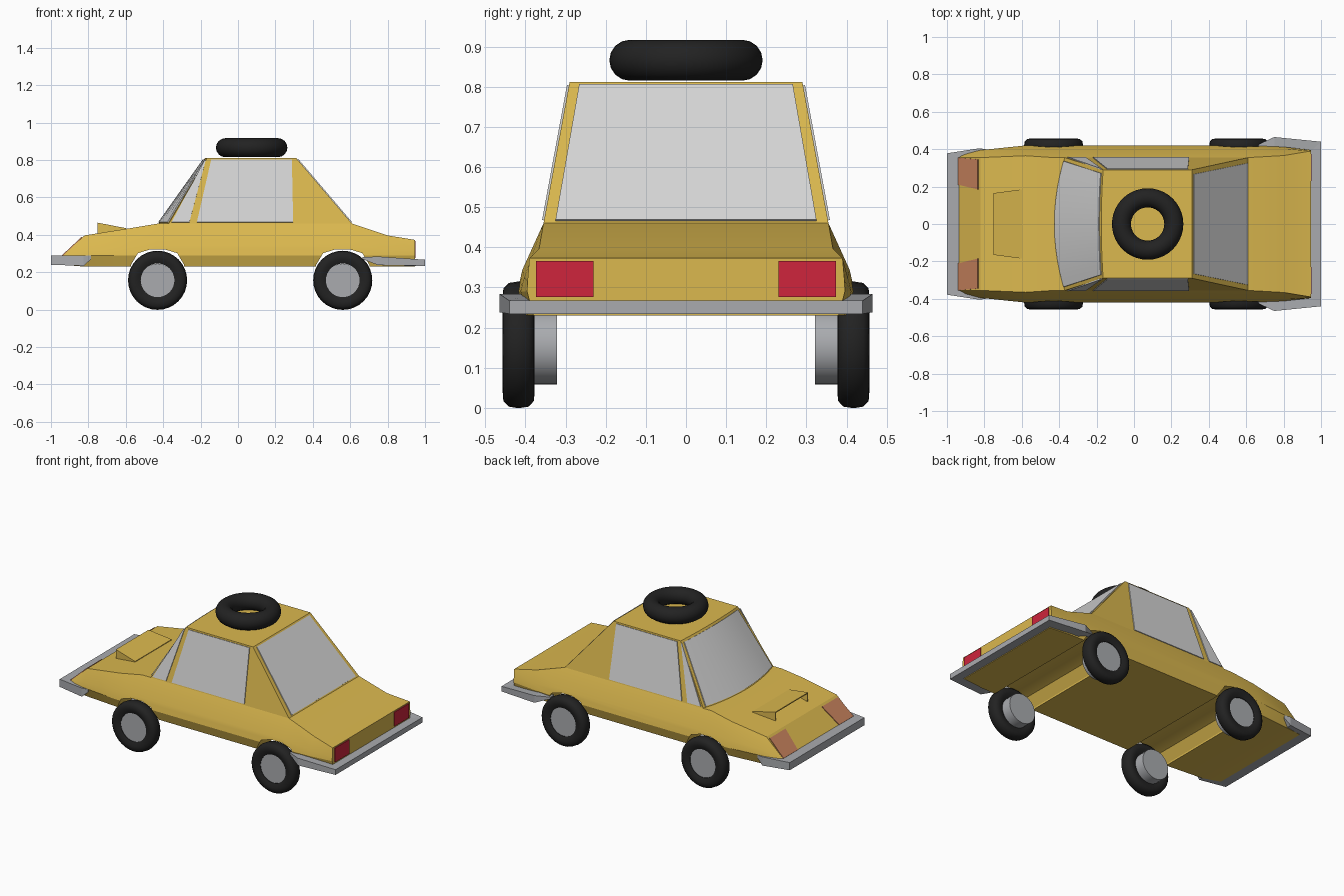
import bpy, bmesh, math
from mathutils import Vector

if "Cube" in bpy.data.objects:
    bpy.data.objects.remove(bpy.data.objects["Cube"])


def material(name, rgb):
    m = bpy.data.materials.new(name)
    m.diffuse_color = (*rgb, 1)
    m.use_nodes = True
    m.node_tree.nodes["Principled BSDF"].inputs["Base Color"].default_value = m.diffuse_color
    return m


YELLOW = material("yellow paint", (0.71, 0.48, 0.077))
GLASS = material("pale glass", (0.67, 0.67, 0.67))
GREY = material("grey metal", (0.40, 0.41, 0.43))
BLACK = material("black rubber", (0.016, 0.016, 0.016))
RED = material("red lamp", (0.62, 0.018, 0.045))
ORANGE = material("orange lamp", (0.58, 0.225, 0.11))


def make(name, verts, faces, mat, smooth=None):
    me = bpy.data.meshes.new(name)
    me.from_pydata([tuple(v) for v in verts], [], faces)
    bm = bmesh.new()
    bm.from_mesh(me)
    bmesh.ops.recalc_face_normals(bm, faces=bm.faces[:])
    bm.to_mesh(me)
    bm.free()
    me.materials.append(mat)
    ob = bpy.data.objects.new(name, me)
    bpy.context.collection.objects.link(ob)
    if smooth:
        shade(ob, smooth)
    return ob


def shade(ob, angle):
    bpy.ops.object.select_all(action='DESELECT')
    ob.select_set(True)
    bpy.context.view_layer.objects.active = ob
    bpy.ops.object.shade_smooth_by_angle(angle=math.radians(angle))


def loft(name, rings, mat, smooth=None, closed=False):
    """Skin equal-length rings; cap the ends, or join last to first."""
    n, k = len(rings[0]), len(rings)
    faces = []
    for i in range(k if closed else k - 1):
        a, b = i * n, (i + 1) % k * n
        faces += [(a + j, a + (j + 1) % n, b + (j + 1) % n, b + j) for j in range(n)]
    if not closed:
        faces += [tuple(range(n)), tuple(range((k - 1) * n, k * n))]
    return make(name, [p for r in rings for p in r], faces, mat, smooth)


def plate(name, pts, mat, normal, depth=0.005):
    off = Vector(normal).normalized() * depth
    pts = [Vector(p) for p in pts]
    return loft(name, [[p - off * 0.3 for p in pts], [p + off for p in pts]], mat)


# Lower body: x, bottom half-width, bottom z, widest half-width, its z, top half-width, top z
stations = [
    (-0.94, .350, .240, .370, .262, .355, .285),
    (-0.82, .375, .230, .395, .290, .355, .397),
    (-0.58, .395, .230, .420, .290, .365, .435),
    (-0.43, .400, .230, .420, .290, .355, .460),
    (0.61, .400, .230, .420, .290, .355, .460),
    (0.80, .395, .230, .412, .290, .366, .397),
    (0.945, .380, .230, .396, .290, .390, .373),
]
rings = []
for x, wb, zb, wm, zm, wt, zt in stations:
    f = 0.32
    half = [(wb, zb), (wm, zm), (wm + (wt - wm) * f * 0.6, zm + (zt - zm) * f), (wt, zt)]
    rings.append([(x, y, z) for y, z in half] + [(x, -y, z) for y, z in reversed(half)])
body = loft("body", rings, YELLOW)

# Wheel arches cut right across the underside
WHEEL_X = (-0.43, 0.56)
arch = [(.145, .15), (.142, .24), (.105, .302), (.04, .322)]
arch += [(-x, z) for x, z in reversed(arch)]
for wx in WHEEL_X:
    cutter = loft("arch_cutter", [[(wx + x, y, z) for x, z in arch] for y in (-.6, .6)], YELLOW)
    cutter.hide_render = True
    mod = body.modifiers.new("arch", 'BOOLEAN')
    mod.operation = 'DIFFERENCE'
    mod.solver = 'EXACT'
    mod.object = cutter
    bpy.context.view_layer.objects.active = body
    bpy.ops.object.modifier_apply(modifier=mod.name)
    bpy.data.objects.remove(cutter)
shade(body, 20)

# Cabin with a bowed windscreen face
Z0, Z1, W0, W1 = .46, .812, .355, .29


def screen(u, t):
    x0 = -.425 + .055 * u * u
    x1 = -.175 + .01 * u * u
    return Vector((x0 + (x1 - x0) * t, u * (W0 + (W1 - W0) * t), Z0 + (Z1 - Z0) * t))


def side_y(z):
    return W0 + (W1 - W0) * (z - Z0) / (Z1 - Z0)


US = [i / 5 - 1 for i in range(11)]
rows = []
for t, xr, w in ((0, .61, W0), (1, .31, W1)):
    rows.append([screen(u, t) for u in US] + [(xr, w, Z0 + (Z1 - Z0) * t), (xr, -w, Z0 + (Z1 - Z0) * t)])
loft("cabin", rows, YELLOW, 20)

# Windscreen: thin bowed sheet
shift = Vector((-.005, 0, .003))
sheet = []
for u in US:
    a, b = screen(u * .95, .015), screen(u * .93, .965)
    sheet.append([a, b, b + shift, a + shift])
loft("windscreen", sheet, GLASS, 20)

# Rear window
plate("rear_window", [(.605, -.325, .466), (.605, .325, .466), (.317, .266, .804), (.317, -.266, .804)],
      GLASS, (.352, 0, .30))

# Side windows, front quarter and main
panes = {"quarter_window": [(-.355, .467), (-.26, .467), (-.172, .80), (-.178, .80)],
         "side_window": [(-.22, .467), (.295, .467), (.288, .803), (-.143, .803)]}
for s, tag in ((-1, "right"), (1, "left")):
    for name, pts in panes.items():
        plate(f"{name}_{tag}", [(x, s * side_y(z), z) for x, z in pts], GLASS, (0, s, .185))
    # Lamps
    plate(f"headlamp_{tag}", [(-.937, s * .355, .288), (-.832, s * .345, .386),
                              (-.832, s * .185, .386), (-.937, s * .21, .288)], ORANGE, (-.68, 0, .73))
    plate(f"tail_lamp_{tag}", [(.945, s * .23, .276), (.945, s * .374, .276),
                               (.945, s * .374, .366), (.945, s * .23, .366)], RED, (1, 0, 0))

# Bonnet scoop, open at the front
scoop = make("bonnet_scoop",
             [(-.75, -.165, .405), (-.75, -.165, .465), (-.75, .165, .465), (-.75, .165, .405),
              (-.60, -.185, .425), (-.60, -.185, .436), (-.60, .185, .436), (-.60, .185, .425)],
             [(1, 2, 6, 5), (0, 1, 5, 4), (2, 3, 7, 6)], YELLOW)
sol = scoop.modifiers.new("thickness", 'SOLIDIFY')
sol.thickness = 0.008


# Wrap-round bumpers: outer x, y, inner x, y, bottom z, top z
def bumper(name, half):
    full = [(*h, 1) for h in half] + [(*h, -1) for h in reversed(half)]
    loft(name, [[(ox, s * oy, zb), (ox, s * oy, zt), (ix, s * iy, zt), (ix, s * iy, zb)]
                for ox, oy, ix, iy, zb, zt, s in full], GREY)


bumper("front_bumper", [(-.785, .398, -.785, .36, .27, .289), (-.825, .405, -.825, .36, .234, .289),
                        (-1, .378, -.91, .34, .24, .289)])
bumper("rear_bumper", [(.665, .425, .665, .385, .27, .281), (.75, .465, .75, .385, .238, .284),
                       (1, .44, .925, .37, .234, .267)])

# Wheels: lathed tyre and long hub
tyre = [(.09, -.028), (.115, -.04), (.14, -.038), (.154, -.025), (.158, 0),
        (.154, .025), (.14, .038), (.115, .04), (.09, .028)]
N = 32


def lathe(name, profile, cx, cy, cz, mat):
    ring = [[(cx + r * math.cos(a), cy + y, cz + r * math.sin(a)) for r, y in profile]
            for a in (2 * math.pi * i / N for i in range(N))]
    return loft(name, ring, mat, 40, closed=True)


for wx, end in zip(WHEEL_X, ("front", "rear")):
    for s, tag in ((-1, "right"), (1, "left")):
        lathe(f"{end}_tyre_{tag}", tyre, wx, s * .417, .157, BLACK)
        hub = [[(wx + .094 * math.cos(2 * math.pi * i / N), s * y, .152 + .094 * math.sin(2 * math.pi * i / N))
                for i in range(N)] for y in (.322, .442)]
        loft(f"{end}_hub_{tag}", hub, GREY, 40)

# Spare tyre on the roof
bpy.ops.mesh.primitive_torus_add(major_radius=.14, minor_radius=.051, major_segments=40,
                                 minor_segments=16, location=(.073, 0, .866))
spare = bpy.context.object
spare.name = "spare_tyre"
spare.data.materials.append(BLACK)
shade(spare, 60)
